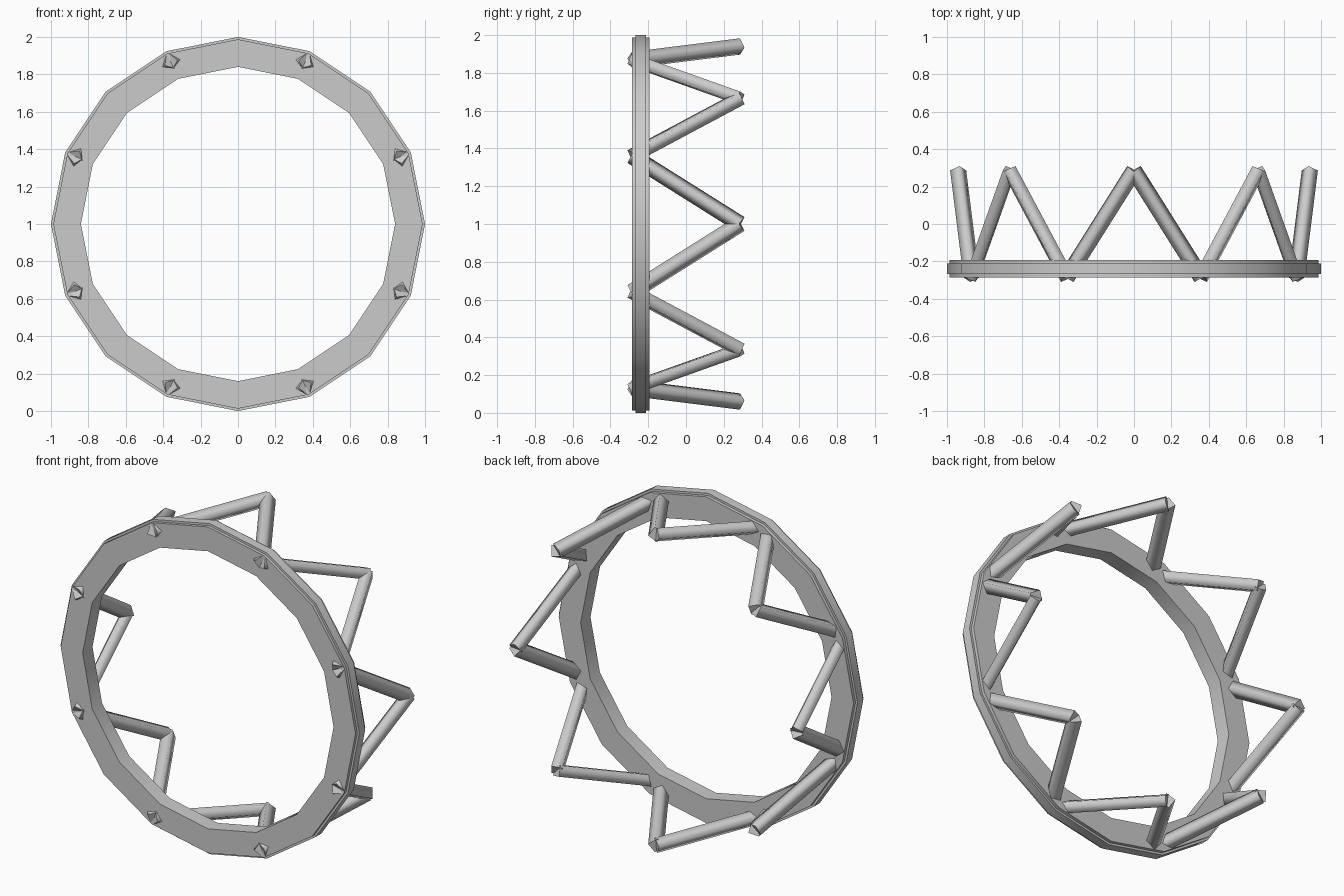
import bpy, bmesh, math
from mathutils import Vector, Matrix

if "Cube" in bpy.data.objects:
    bpy.data.objects.remove(bpy.data.objects["Cube"])

grey = bpy.data.materials.new("plain_grey")
grey.diffuse_color = (0.6, 0.6, 0.6, 1)
grey.use_nodes = True
grey.node_tree.nodes["Principled BSDF"].inputs["Base Color"].default_value = grey.diffuse_color
CENTRE = Vector((0, 0, 1))


def make_object(name, bm):
    bmesh.ops.recalc_face_normals(bm, faces=bm.faces)
    me = bpy.data.meshes.new(name)
    bm.to_mesh(me)
    bm.free()
    me.materials.append(grey)
    ob = bpy.data.objects.new(name, me)
    bpy.context.collection.objects.link(ob)
    return ob


def on_circle(radius, angle, y):
    return CENTRE + Vector((radius * math.cos(angle), y, radius * math.sin(angle)))


# 16-sided ring with a raised band around its outer rim: profile as (radius, y)
profile = [(0.84, -0.286), (0.987, -0.286), (0.987, -0.268), (1.0, -0.268),
           (1.0, -0.212), (0.987, -0.212), (0.987, -0.192), (0.84, -0.192)]
SIDES = 16
bm = bmesh.new()
loops = [[bm.verts.new(on_circle(r, math.tau * i / SIDES, y)) for r, y in profile]
         for i in range(SIDES)]
n = len(profile)
for i in range(SIDES):
    a, b = loops[i], loops[(i + 1) % SIDES]
    for j in range(n):
        k = (j + 1) % n
        bm.faces.new((a[j], a[k], b[k], b[j]))
ring = make_object("ring", bm)
bpy.context.view_layer.objects.active = ring
ring.select_set(True)
bpy.ops.object.shade_smooth_by_angle(angle=math.radians(30))

# Zigzag of four-sided struts between the ring and the eight rear points
STRUT_R, PATH_R, END_Y = 0.044, 0.94, 0.286
for i in range(SIDES):
    a0, a1 = math.tau * i / SIDES, math.tau * (i + 1) / SIDES
    y0 = END_Y if i % 2 == 0 else -END_Y
    p0, p1 = on_circle(PATH_R, a0, y0), on_circle(PATH_R, a1, -y0)
    axis = (p1 - p0).normalized()
    radial = ((p0 + p1) / 2 - CENTRE).normalized()
    side = axis.cross(radial)
    frame = Matrix((radial, side, axis)).transposed().to_4x4()
    bm = bmesh.new()
    ends = []
    for p in (p0, p1):
        frame.translation = p
        ends.append([bm.verts.new(frame @ Vector((STRUT_R * math.cos(t * math.pi / 2),
                                                  STRUT_R * math.sin(t * math.pi / 2), 0)))
                     for t in range(4)])
    for j in range(4):
        k = (j + 1) % 4
        bm.faces.new((ends[0][j], ends[0][k], ends[1][k], ends[1][j])).smooth = True
    for end in ends:
        cap = bm.faces.new(end)
        for e in cap.edges:
            e.smooth = False
    make_object(f"strut_{i + 1}", bm)
